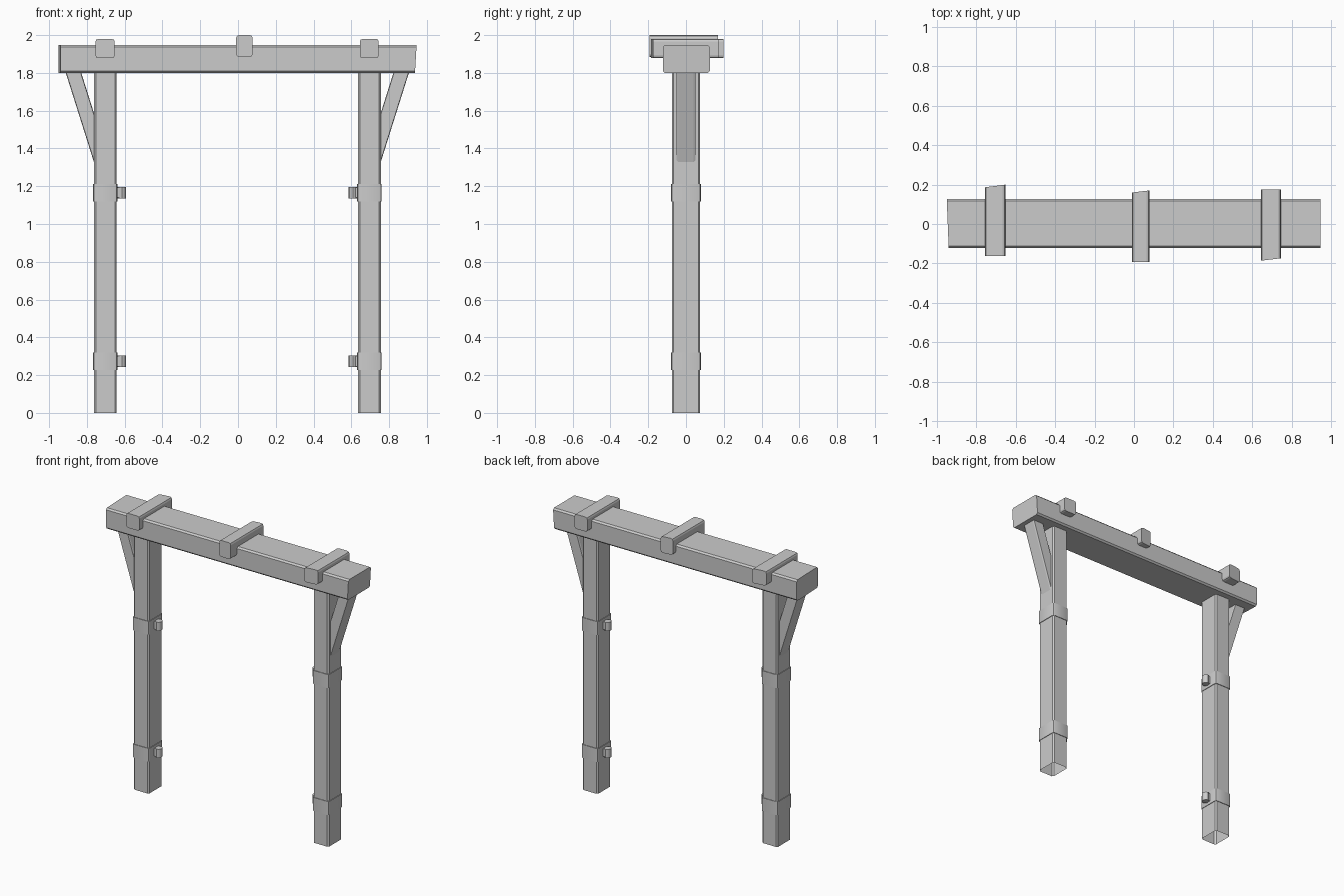
import bpy, bmesh, math
from mathutils import Vector

if "Cube" in bpy.data.objects:
    bpy.data.objects.remove(bpy.data.objects["Cube"])

MID = -0.0035  # mirror line between the two posts


def corner_profile(u0, u1, v0, v1, r, seg):
    """Rectangle with chamfered (seg=1) or rounded corners."""
    pts = []
    for i, (u, v) in enumerate([(u1 - r, v1 - r), (u0 + r, v1 - r), (u0 + r, v0 + r), (u1 - r, v0 + r)]):
        for k in range(seg + 1):
            a = math.radians(90 * i + 90 * k / seg)
            pts.append((u + r * math.cos(a), v + r * math.sin(a)))
    return pts


def bar(name, prof, start, end, caps=True, smooth=False):
    """Loft a profile between two functions mapping (u, v) to a point."""
    bm = bmesh.new()
    a = [bm.verts.new(start(u, v)) for u, v in prof]
    b = [bm.verts.new(end(u, v)) for u, v in prof]
    n = len(prof)
    for i in range(n):
        j = (i + 1) % n
        bm.faces.new((a[i], a[j], b[j], b[i]))
    if caps:
        bm.faces.new(a[::-1])
        bm.faces.new(b)
    bmesh.ops.recalc_face_normals(bm, faces=bm.faces)
    me = bpy.data.meshes.new(name)
    bm.to_mesh(me)
    bm.free()
    ob = bpy.data.objects.new(name, me)
    bpy.context.collection.objects.link(ob)
    if smooth:
        bpy.ops.object.select_all(action='DESELECT')
        ob.select_set(True)
        bpy.context.view_layer.objects.active = ob
        bpy.ops.object.shade_smooth_by_angle(angle=math.radians(35))
    return ob


# Top beam, with slightly crooked saw cuts at the ends
bar("top_beam", corner_profile(-0.123, 0.127, 1.80, 1.947, 0.011, 1),
    lambda u, v: (-0.945 - 0.04 * u, u, v),
    lambda u, v: (0.941 + 0.06 * (v - 1.87), u, v))

# Cross pieces: x0, x1, z0, z1, front y, front slope, back y, back slope
for i, (x0, x1, z0, z1, yf, sf, yb, sb) in enumerate([
        (-0.755, -0.653, 1.878, 1.98, -0.163, 0, 0.193, 0.13),
        (-0.01, 0.078, 1.885, 2.0, -0.193, 0, 0.165, 0.12),
        (0.645, 0.745, 1.878, 1.98, -0.18, 0.12, 0.175, 0)]):
    c = (x0 + x1) / 2
    bar(f"cross_piece_{i + 1}", corner_profile(x0, x1, z0, z1, 0.015, 2),
        lambda u, v: (u, yf + sf * (u - c), v),
        lambda u, v: (u, yb + sb * (u - c), v))

for side, s in (("left", 1), ("right", -1)):
    def X(x):
        return MID + s * (x - MID)

    # Post, open at the ends
    bar(f"{side}_post", corner_profile(-0.763, -0.642, -0.075, 0.075, 0.01, 1),
        lambda u, v: (X(u), v, 0), lambda u, v: (X(u), v, 1.81), caps=False)

    # Sloping brace under the beam: u is the height where it meets the post
    bar(f"{side}_brace", corner_profile(1.335, 1.595, -0.05, 0.05, 0.01, 1),
        lambda u, v: (X(-0.755), v, u - 0.032),
        lambda u, v: (X(-0.765 - (1.81 - u) / 3.17), v, 1.81))

    # Metal bands, each with a hinge plate and barrel on the inner side
    for level, z in (("lower", 0.273), ("upper", 1.166)):
        bar(f"{side}_{level}_band", corner_profile(-0.767, -0.638, -0.079, 0.079, 0.014, 2),
            lambda u, v: (X(u), v, z - 0.047), lambda u, v: (X(u), v, z + 0.047), smooth=True)
        bar(f"{side}_{level}_hinge_plate", corner_profile(-0.645, -0.612, -0.02, 0.02, 0.002, 1),
            lambda u, v: (X(u), v, z - 0.027), lambda u, v: (X(u), v, z + 0.027))
        circle = [(-0.615 + 0.022 * math.cos(t * math.tau / 12), 0.026 * math.sin(t * math.tau / 12))
                  for t in range(12)]
        bar(f"{side}_{level}_hinge_barrel", circle,
            lambda u, v: (X(u), v, z - 0.03), lambda u, v: (X(u), v, z + 0.03), smooth=True)
